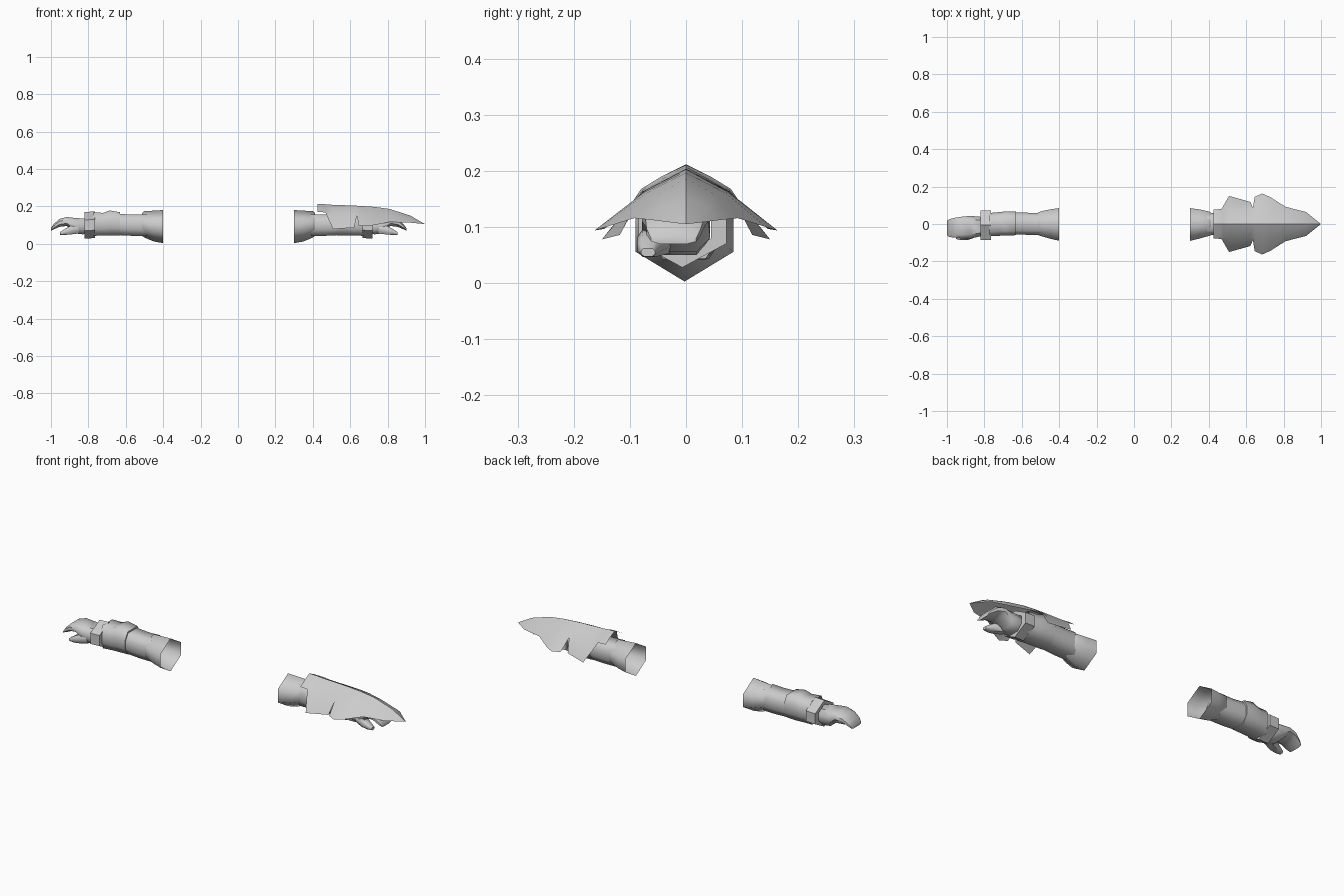
import bpy, bmesh, math

if "Cube" in bpy.data.objects:
    bpy.data.objects.remove(bpy.data.objects["Cube"])

grey = bpy.data.materials.new("plain grey")
grey.use_nodes = True
grey.diffuse_color = (0.6, 0.6, 0.6, 1)
grey.node_tree.nodes["Principled BSDF"].inputs["Base Color"].default_value = (0.6, 0.6, 0.6, 1)

# Unit cross-sections (y, z)
HEX = [(0, 1), (1, .4), (1, -.4), (0, -1), (-1, -.4), (-1, .4)]
FLAT = [(.65, 1), (1, .4), (1, -.4), (.6, -1), (-.6, -1), (-1, -.4), (-1, .4), (-.65, 1)]


def finish(name, bm, angle):
    bmesh.ops.recalc_face_normals(bm, faces=bm.faces)
    mesh = bpy.data.meshes.new(name)
    bm.to_mesh(mesh)
    bm.free()
    mesh.materials.append(grey)
    ob = bpy.data.objects.new(name, mesh)
    bpy.context.collection.objects.link(ob)
    bpy.ops.object.select_all(action="DESELECT")
    ob.select_set(True)
    bpy.context.view_layer.objects.active = ob
    bpy.ops.object.shade_smooth_by_angle(angle=math.radians(angle))
    return ob


def loft(name, section, rings, place, caps=False, angle=50):
    """Skin rings given as (x, y min, y max, z min, z max)."""
    bm = bmesh.new()
    loops = []
    for x, y0, y1, z0, z1 in rings:
        loops.append([bm.verts.new((place(x), (y0 + y1) / 2 + u * (y1 - y0) / 2,
                                    (z0 + z1) / 2 + v * (z1 - z0) / 2)) for u, v in section])
    n = len(section)
    for a, b in zip(loops, loops[1:]):
        for i in range(n):
            bm.faces.new((a[i], a[(i + 1) % n], b[(i + 1) % n], b[i]))
    if caps:
        bm.faces.new(loops[0])
        bm.faces.new(loops[-1])
    return finish(name, bm, angle)


def arm(side, place):
    # Open flared cuff at the elbow
    loft(side + "_cuff", HEX, [
        (.40, -.09, .085, .003, .18), (.45, -.078, .078, .012, .177),
        (.50, -.064, .067, .033, .174), (.512, -.06, .062, .042, .165)], place, angle=65)
    # Forearm
    loft(side + "_forearm", FLAT, [
        (.49, -.058, .058, .042, .158), (.56, -.058, .06, .042, .155),
        (.64, -.056, .062, .046, .16)], place, angle=65)
    # Raised sleeve in front of the forearm
    loft(side + "_sleeve", FLAT, [
        (.63, -.054, .055, .05, .155), (.63, -.06, .066, .045, .168),
        (.685, -.061, .067, .044, .178), (.72, -.063, .064, .044, .165),
        (.775, -.066, .058, .042, .168)], place, angle=65)
    # Wrist band
    loft(side + "_wrist_band", HEX, [
        (.765, -.06, .05, .05, .15), (.765, -.085, .072, .03, .172),
        (.82, -.085, .072, .028, .17), (.82, -.06, .045, .05, .15)], place)
    # Palm and bent fingers
    loft(side + "_hand", FLAT, [
        (.80, -.06, .035, .055, .13), (.83, -.068, .04, .05, .135),
        (.875, -.078, .043, .056, .138), (.915, -.078, .04, .095, .143),
        (.955, -.073, .034, .09, .133), (.985, -.07, .026, .077, .105),
        (1.0, -.062, .018, .07, .084)], place, caps=True)
    # Thumb
    loft(side + "_thumb", FLAT, [
        (.85, -.072, -.01, .055, .105), (.89, -.086, -.03, .05, .098),
        (.925, -.086, -.045, .047, .08), (.952, -.08, -.055, .048, .062)], place, caps=True)


arm("right", lambda x: -x)
arm("left", lambda x: x - .1)

# Ridged shield plate: (x, ridge z, middle y, middle z, edge y, edge z)
STATIONS = [
    (.425, .212, .042, .191, .077, .169), (.468, .211, .044, .19, .08, .168),
    (.475, .21, .07, .172, .092, .15), (.508, .208, .078, .165, .15, .078),
    (.622, .204, .078, .163, .118, .086), (.636, .203, .076, .163, .086, .154),
    (.645, .203, .076, .163, .145, .097), (.685, .2, .075, .162, .163, .094),
    (.73, .197, .07, .161, .143, .1), (.81, .186, .052, .158, .092, .116),
    (.92, .151, .036, .137, .064, .113)]
bm = bmesh.new()
rows = []
for x, rz, my, mz, ey, ez in STATIONS:
    pts = [(-ey, ez), (-my, mz), (0, rz), (my, mz), (ey, ez)]
    rows.append([bm.verts.new((x, y, z)) for y, z in pts])
for a, b in zip(rows, rows[1:]):
    for i in range(4):
        bm.faces.new((a[i], a[i + 1], b[i + 1], b[i]))
tip = bm.verts.new((1, 0, .105))
for i in range(4):
    bm.faces.new((rows[-1][i], rows[-1][i + 1], tip))
finish("shield_plate", bm, 35)
